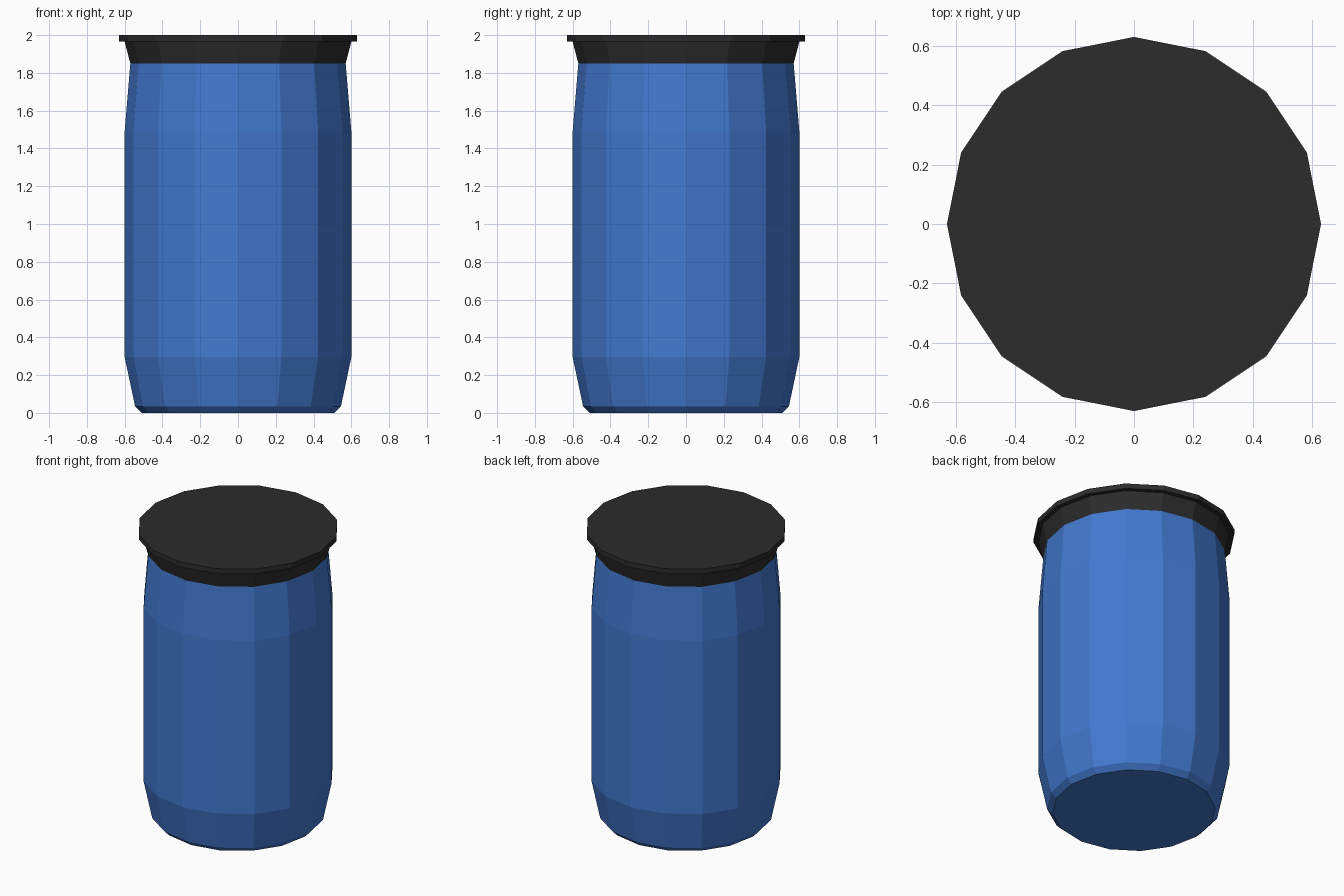
import bpy, bmesh, math

if "Cube" in bpy.data.objects:
    bpy.data.objects.remove(bpy.data.objects["Cube"])

SIDES = 16


def material(name, color):
    mat = bpy.data.materials.new(name)
    mat.diffuse_color = color
    mat.use_nodes = True
    mat.node_tree.nodes["Principled BSDF"].inputs["Base Color"].default_value = mat.diffuse_color
    return mat


def lathe(name, profile, mat, cap_bottom=False, cap_top=False):
    """Revolve (radius, z) points into a flat-shaded 16-sided shell."""
    bm = bmesh.new()
    rings = [[bm.verts.new((r * math.cos(2 * math.pi * i / SIDES),
                            r * math.sin(2 * math.pi * i / SIDES), z))
              for i in range(SIDES)] for r, z in profile]
    for low, high in zip(rings, rings[1:]):
        for i in range(SIDES):
            j = (i + 1) % SIDES
            bm.faces.new((low[i], low[j], high[j], high[i]))
    if cap_bottom:
        bm.faces.new(rings[0][::-1])
    if cap_top:
        bm.faces.new(rings[-1])
    mesh = bpy.data.meshes.new(name)
    bm.to_mesh(mesh)
    bm.free()
    mesh.materials.append(mat)
    obj = bpy.data.objects.new(name, mesh)
    bpy.context.collection.objects.link(obj)
    return obj


blue = material("blue_plastic", (0.055, 0.19, 0.62, 1))
black = material("black_plastic", (0.025, 0.025, 0.025, 1))

# Barrel body: chamfered foot, straight wall, tapered shoulder
lathe("barrel_body",
      [(0.51, 0), (0.545, 0.035), (0.60, 0.295), (0.60, 1.49), (0.57, 1.85)],
      blue, cap_bottom=True)

# Lid: flared collar with an overhanging rim
lathe("barrel_lid",
      [(0.57, 1.85), (0.60, 1.965), (0.63, 1.965), (0.63, 2.0)],
      black, cap_top=True)
